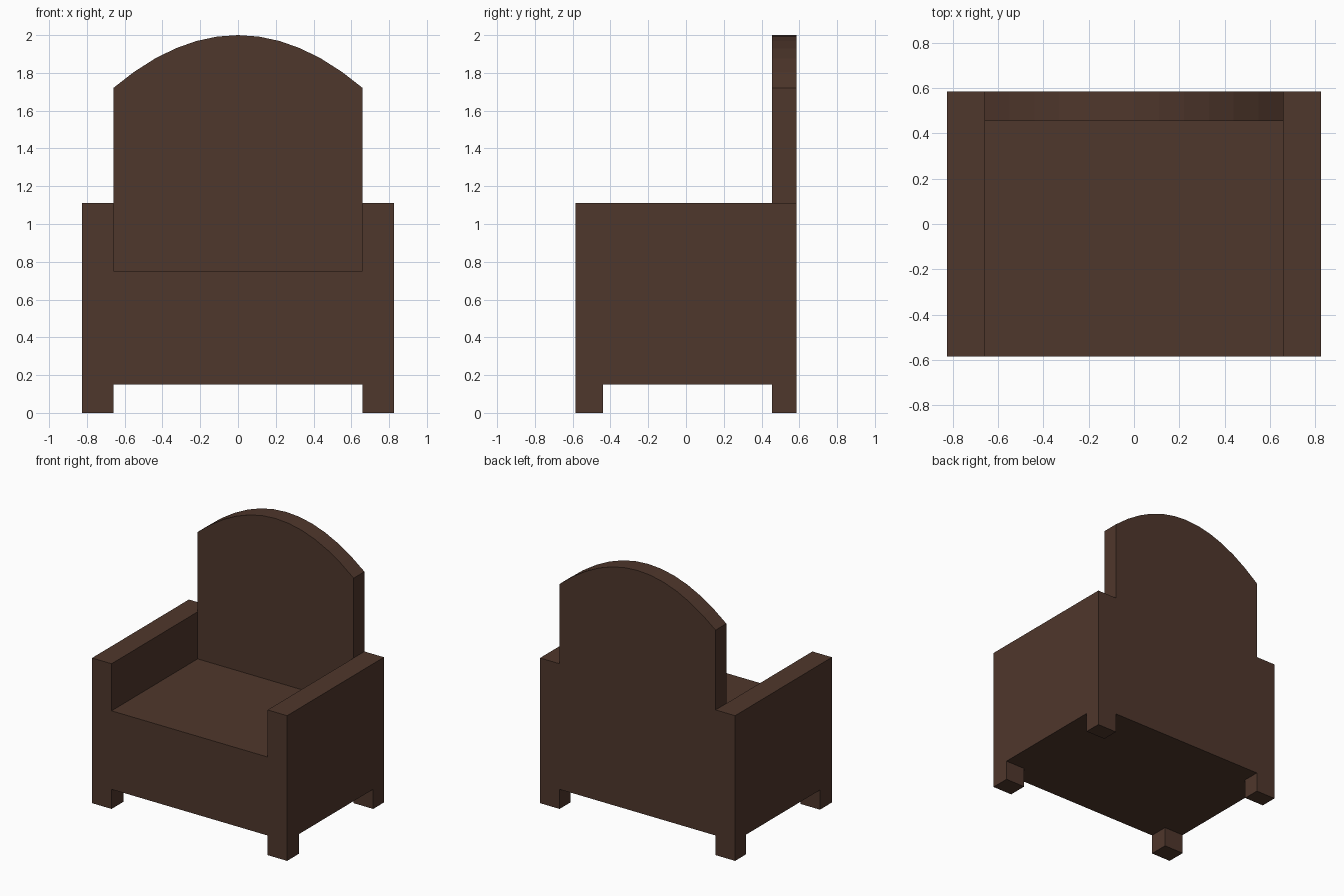
import bpy, bmesh

if "Cube" in bpy.data.objects:
    bpy.data.objects.remove(bpy.data.objects["Cube"])

W, INNER = 0.825, 0.66            # outer and inner half widths
FRONT, BACK = -0.585, 0.585
BACK_FRONT = 0.455                # front face of the backrest
LEG_H, SEAT_H, ARM_H = 0.15, 0.75, 1.11
SHOULDER, TOP = 1.72, 2.0

wood = bpy.data.materials.new("dark_brown")
wood.diffuse_color = (0.078, 0.038, 0.025, 1)
wood.use_nodes = True
wood.node_tree.nodes["Principled BSDF"].inputs["Base Color"].default_value = wood.diffuse_color


def extrude_profile(name, points, y0, y1):
    """Extrude an x/z outline along y."""
    bm = bmesh.new()
    face = bm.faces.new([bm.verts.new((x, y0, z)) for x, z in points])
    ext = bmesh.ops.extrude_face_region(bm, geom=[face])
    verts = [g for g in ext["geom"] if isinstance(g, bmesh.types.BMVert)]
    bmesh.ops.translate(bm, verts=verts, vec=(0, y1 - y0, 0))
    bmesh.ops.recalc_face_normals(bm, faces=bm.faces)
    mesh = bpy.data.meshes.new(name)
    bm.to_mesh(mesh)
    bm.free()
    mesh.materials.append(wood)
    obj = bpy.data.objects.new(name, mesh)
    bpy.context.collection.objects.link(obj)
    return obj


# Seat block with both arms, one U-shaped outline
half = [(W, LEG_H), (W, ARM_H), (INNER, ARM_H), (INNER, SEAT_H)]
extrude_profile("seat_and_arms", half + [(-x, z) for x, z in reversed(half)],
                FRONT, BACK)

# Backrest with an arched top
N = 12
arch = []
for i in range(N + 1):
    t = 1 - 2 * i / N
    arch.append((INNER * t, TOP - (TOP - SHOULDER) * t * t))
extrude_profile("backrest", [(-INNER, SEAT_H), (INNER, SEAT_H)] + arch,
                BACK_FRONT, BACK)

# Four short legs
for side, s in (("right", 1), ("left", -1)):
    outline = [(s * INNER, 0), (s * W, 0), (s * W, LEG_H), (s * INNER, LEG_H)]
    extrude_profile(f"front_leg_{side}", outline, FRONT, -0.44)
    extrude_profile(f"back_leg_{side}", outline, BACK_FRONT, BACK)
